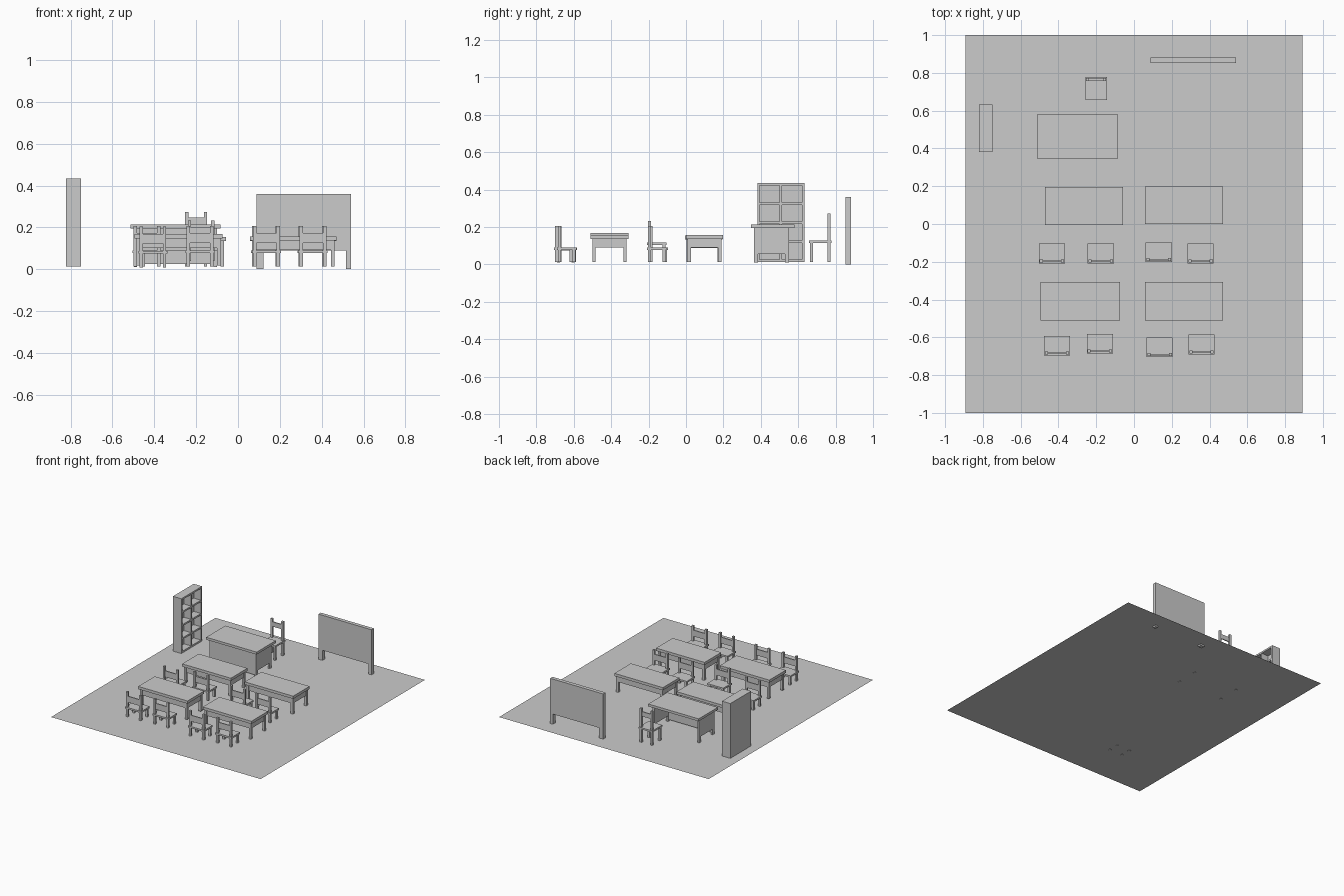
import bpy, bmesh

if "Cube" in bpy.data.objects:
    bpy.data.objects.remove(bpy.data.objects["Cube"])

FLOOR = 0.012

mat = bpy.data.materials.new("plain grey")
mat.diffuse_color = (0.6, 0.6, 0.6, 1)
mat.use_nodes = True
mat.node_tree.nodes["Principled BSDF"].inputs["Base Color"].default_value = mat.diffuse_color


def build(name, boxes):
    """One object made of boxes given as (x0, x1, y0, y1, z0, z1)."""
    bm = bmesh.new()
    for x0, x1, y0, y1, z0, z1 in boxes:
        geo = bmesh.ops.create_cube(bm, size=1)
        for v in geo["verts"]:
            v.co = (x0 if v.co.x < 0 else x1,
                    y0 if v.co.y < 0 else y1,
                    z0 if v.co.z < 0 else z1)
    me = bpy.data.meshes.new(name)
    bm.to_mesh(me)
    bm.free()
    me.materials.append(mat)
    ob = bpy.data.objects.new(name, me)
    bpy.context.collection.objects.link(ob)
    return ob


def chair(name, x0, x1, y0, y1, seat_top, top, rail, back=-1, base=FLOOR, w=0.016):
    """Chair whose back stands on the -y (back=-1) or +y side."""
    seat_low = seat_top - 0.013
    i = 0.005
    rear = (y0 + i, y0 + i + w) if back < 0 else (y1 - i - w, y1 - i)
    front = (y1 - i - w, y1 - i) if back < 0 else (y0 + i, y0 + i + w)
    build(name + "_seat", [(x0, x1, y0, y1, seat_low, seat_top)])
    sides = [(x0 + i, x0 + i + w), (x1 - i - w, x1 - i)]
    build(name + "_front_legs", [(a, b, *front, base, seat_low) for a, b in sides])
    build(name + "_back_posts", [(a, b, *rear, base, top) for a, b in sides])
    build(name + "_back_rail", [(sides[0][1], sides[1][0], rear[0] + 0.004,
                                 rear[1] - 0.004, *rail)])


def table(name, x0, x1, y0, y1, top, base=FLOOR):
    """Pupil table: top, four legs and an apron all round."""
    w, i, t = 0.018, 0.009, 0.021
    low = top - t
    ap = top - 0.066
    build(name + "_top", [(x0, x1, y0, y1, low, top)])
    xs = [(x0 + i, x0 + i + w), (x1 - i - w, x1 - i)]
    ys = [(y0 + i, y0 + i + w), (y1 - i - w, y1 - i)]
    build(name + "_legs", [(*a, *b, base, low) for a in xs for b in ys])
    build(name + "_apron",
          [(xs[0][1], xs[1][0], b[0] + 0.004, b[1] - 0.004, ap, low) for b in ys] +
          [(a[0] + 0.004, a[1] - 0.004, ys[0][1], ys[1][0], ap, low) for a in xs])


# floor: a single flat face
bm = bmesh.new()
bm.faces.new([bm.verts.new((x, y, FLOOR)) for x, y in
              ((-0.893, -1), (0.893, -1), (0.893, 1), (-0.893, 1))])
me = bpy.data.meshes.new("floor")
bm.to_mesh(me)
bm.free()
me.materials.append(mat)
bpy.context.collection.objects.link(bpy.data.objects.new("floor", me))

# pupil tables
table("table_back_left", -0.472, -0.057, -0.006, 0.196, 0.155)
table("table_back_right", 0.058, 0.471, -0.001, 0.199, 0.156)
table("table_front_left", -0.494, -0.073, -0.510, -0.308, 0.168, 0.018)
table("table_front_right", 0.057, 0.471, -0.510, -0.308, 0.157)

# pupil chairs: left x, back y, lift
chairs = [(-0.504, -0.208, 0), (-0.245, -0.208, 0.027), (0.062, -0.201, 0), (0.284, -0.208, 0),
          (-0.476, -0.696, -0.003), (-0.250, -0.686, 0), (0.067, -0.705, 0), (0.289, -0.690, 0)]
for n, (x, y, dz) in enumerate(chairs):
    chair("chair_%d" % (n + 1), x, x + 0.138, y, y + 0.104, 0.09 + dz, 0.206 + dz,
          (0.125 + dz, 0.172 + dz), base=FLOOR + dz)

# teacher chair
chair("teacher_chair", -0.258, -0.142, 0.657, 0.778, 0.128, 0.273, (0.212, 0.248), back=1)

# teacher desk: top, front panel, side panels raised on corner feet
build("desk_top", [(-0.514, -0.084, 0.347, 0.580, 0.195, 0.214)])
build("desk_front_panel", [(-0.497, -0.101, 0.364, 0.378, 0.025, 0.195)])
for name, a, b in (("left", -0.497, -0.482), ("right", -0.116, -0.101)):
    build("desk_%s_side" % name, [(a, b, 0.378, 0.550, 0.055, 0.195),
                                  (a, b, 0.364, 0.385, 0.010, 0.055),
                                  (a, b, 0.529, 0.550, 0.010, 0.055)])

# bookshelf: open towards +x, two columns of four
X0, X1, Y0, Y1, Z0, Z1 = -0.821, -0.750, 0.381, 0.633, FLOOR, 0.434
t = 0.013
mid = (Y0 + Y1) / 2
build("bookshelf_back", [(X0, X0 + 0.01, Y0, Y1, Z0, Z1)])
build("bookshelf_uprights", [(X0 + 0.01, X1, a - t / 2, a + t / 2, Z0, Z1)
                             for a in (Y0 + t / 2, mid, Y1 - t / 2)])
step = (Z1 - Z0 - t) / 4
shelves = []
for k in range(5):
    z = Z0 + k * step
    shelves += [(X0 + 0.01, X1, Y0 + t, mid - t / 2, z, z + t),
                (X0 + 0.01, X1, mid + t / 2, Y1 - t, z, z + t)]
build("bookshelf_shelves", shelves)

# standing board with two feet
build("board_panel", [(0.088, 0.540, 0.853, 0.882, 0.09, 0.360)])
build("board_feet", [(0.088, 0.122, 0.853, 0.882, 0, 0.09),
                     (0.517, 0.540, 0.853, 0.882, 0, 0.09)])
